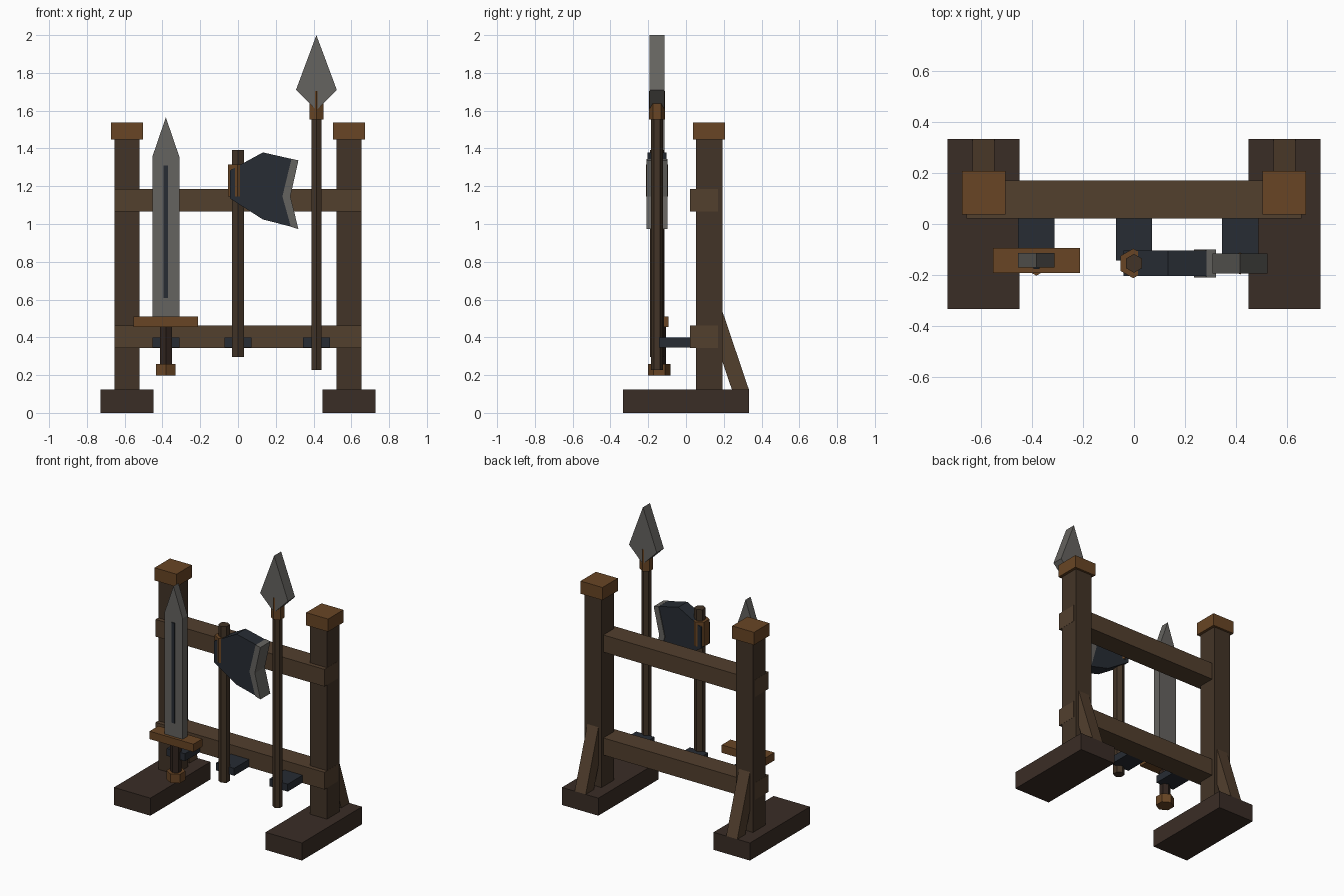
import bpy, bmesh
from math import pi, cos, sin

if "Cube" in bpy.data.objects:
    bpy.data.objects.remove(bpy.data.objects["Cube"])


def material(name, r, g, b):
    m = bpy.data.materials.new(name)
    m.diffuse_color = (r, g, b, 1)
    m.use_nodes = True
    m.node_tree.nodes["Principled BSDF"].inputs["Base Color"].default_value = m.diffuse_color
    return m


FOOT = material("dark_wood", 0.042, 0.026, 0.019)
POST = material("post_wood", 0.055, 0.034, 0.020)
RAIL = material("rail_wood", 0.085, 0.050, 0.027)
BRONZE = material("bronze", 0.140, 0.060, 0.018)
IRON = material("dark_iron", 0.020, 0.025, 0.033)
STEEL = material("steel", 0.130, 0.125, 0.115)
GRIP = material("grip_leather", 0.030, 0.018, 0.013)


def prism(name, rings, mat):
    """Solid between two matching outlines."""
    bm = bmesh.new()
    a, b = ([bm.verts.new(p) for p in ring] for ring in rings)
    n = len(a)
    bm.faces.new(a)
    bm.faces.new(b[::-1])
    for i in range(n):
        j = (i + 1) % n
        bm.faces.new((a[i], b[i], b[j], a[j]))
    bmesh.ops.recalc_face_normals(bm, faces=bm.faces)
    me = bpy.data.meshes.new(name)
    bm.to_mesh(me)
    bm.free()
    me.materials.append(mat)
    ob = bpy.data.objects.new(name, me)
    bpy.context.collection.objects.link(ob)
    return ob


def box(name, x0, x1, y0, y1, z0, z1, mat):
    return prism(name, [[(x0, y0, z), (x1, y0, z), (x1, y1, z), (x0, y1, z)]
                        for z in (z0, z1)], mat)


def plate(name, xz, y, half, mat):
    """Front-facing outline with thickness in y."""
    return prism(name, [[(px, y + s * half, pz) for px, pz in xz] for s in (-1, 1)], mat)


def hexrod(name, x, y, r, z0, z1, mat):
    """Upright six-sided rod with a corner facing front."""
    angles = [pi / 2 + i * pi / 3 for i in range(6)]
    return prism(name, [[(x + r * cos(a), y + r * sin(a), z) for a in angles]
                        for z in (z0, z1)], mat)


# Stand: feet, posts, caps and rear braces on both sides
PX, PY = 0.588, 0.122
for side, s in (("left", -1), ("right", 1)):
    c = s * PX
    box(side + "_foot", c - 0.141, c + 0.141, -0.333, 0.333, 0, 0.123, FOOT)
    box(side + "_post", c - 0.066, c + 0.066, PY - 0.07, PY + 0.07, 0.123, 1.448, POST)
    box(side + "_post_cap", c - 0.085, c + 0.085, PY - 0.085, PY + 0.085, 1.448, 1.537, BRONZE)
    brace = [(0.19, 0.546), (0.333, 0.123), (0.243, 0.123), (0.19, 0.28)]
    prism(side + "_brace", [[(c + d, y, z) for y, z in brace] for d in (-0.043, 0.043)], RAIL)

# Cross rails
for name, z in (("lower_rail", 0.403), ("upper_rail", 1.125)):
    box(name, -0.655, 0.655, 0.022, 0.17, z - 0.06, z + 0.06, RAIL)

# Support pegs under each weapon
SX, AX, LX = -0.382, 0.0, 0.415
for name, x in (("sword", SX), ("axe", AX), ("spear", LX)):
    box(name + "_peg", x - 0.071, x + 0.071, -0.143, 0.03, 0.346, 0.398, IRON)

# Sword
SY = -0.142
hexrod("sword_pommel", SX, SY, 0.06, 0.197, 0.26, BRONZE)
hexrod("sword_grip", SX, SY, 0.037, 0.255, 0.46, GRIP)
box("sword_guard", SX - 0.17, SX + 0.17, SY - 0.049, SY + 0.049, 0.455, 0.51, BRONZE)
plate("sword_blade", [(SX - 0.071, 0.505), (SX + 0.071, 0.505), (SX + 0.071, 1.357),
                      (SX, 1.565), (SX - 0.071, 1.357)], SY, 0.028, STEEL)
box("sword_fuller", SX - 0.012, SX + 0.012, SY - 0.034, SY - 0.02, 0.607, 1.31, IRON)

# Axe
AY = -0.154
hexrod("axe_shaft", AX, AY, 0.037, 0.297, 1.393, POST)
hexrod("axe_collar", AX - 0.003, AY, 0.058, 1.145, 1.315, BRONZE)
plate("axe_head", [(-0.042, 1.284), (0.132, 1.379), (0.29, 1.343), (0.24, 1.146),
                   (0.285, 0.985), (0.132, 1.024), (-0.042, 1.135)], AY, 0.05, IRON)
plate("axe_edge", [(0.283, 1.345), (0.32, 1.337), (0.277, 1.146), (0.32, 0.973),
                   (0.28, 0.985), (0.235, 1.146)], AY, 0.055, STEEL)

# Spear
hexrod("spear_shaft", LX, AY, 0.031, 0.228, 1.66, POST)
hexrod("spear_collar", LX, AY, 0.043, 1.553, 1.705, BRONZE)
plate("spear_head", [(LX, 1.602), (LX + 0.108, 1.71), (LX, 2.0), (LX - 0.108, 1.71)],
      AY, 0.039, STEEL)
